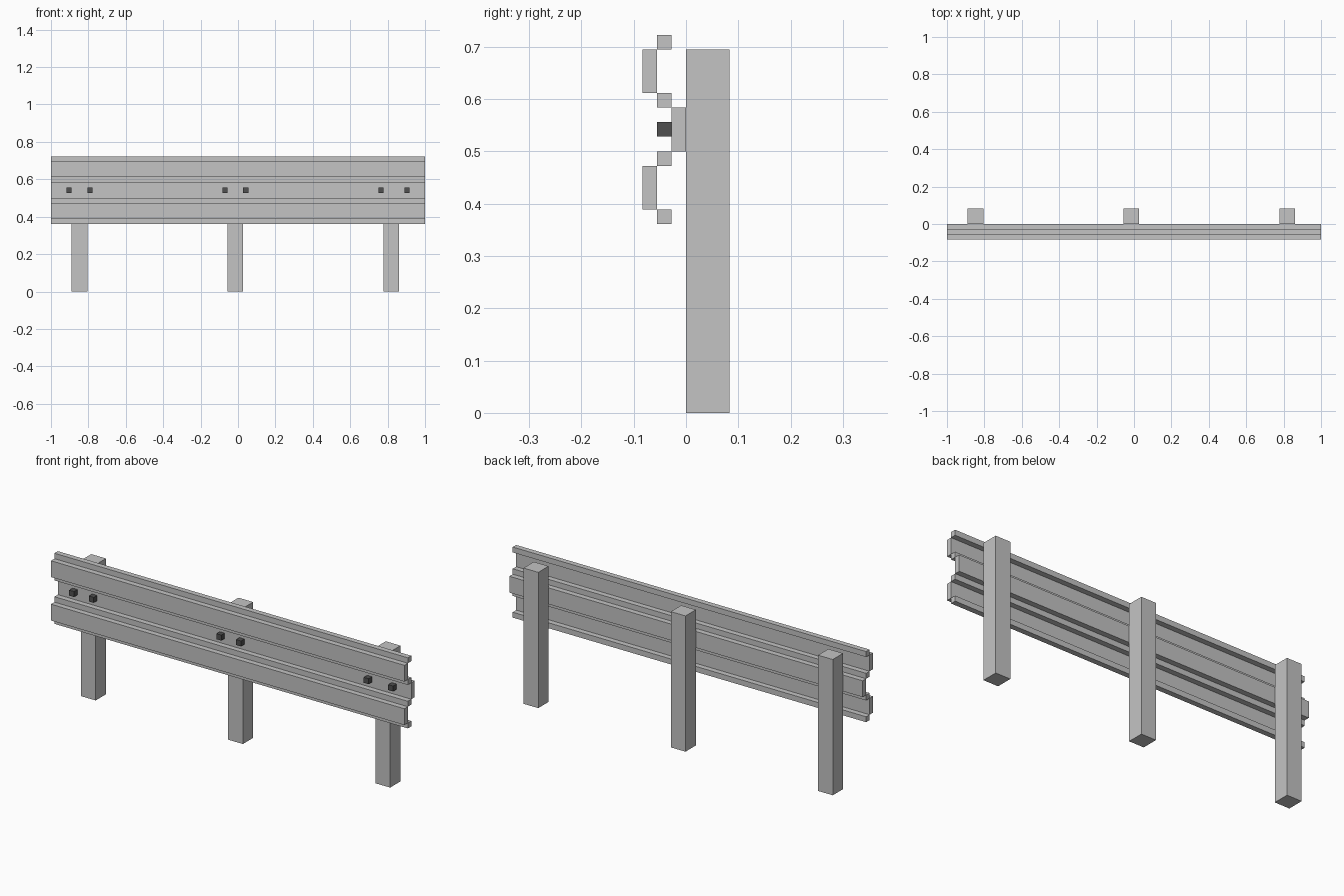
import bpy
import bmesh

if "Cube" in bpy.data.objects:
    bpy.data.objects.remove(bpy.data.objects["Cube"])

U = 1 / 36  # grid unit: the rail is 72 units long


def material(name, value):
    m = bpy.data.materials.new(name)
    m.diffuse_color = (value, value, value, 1)
    m.use_nodes = True
    m.node_tree.nodes["Principled BSDF"].inputs["Base Color"].default_value = m.diffuse_color
    return m


galvanised = material("galvanised grey", 0.55)
dark_steel = material("dark steel", 0.08)


def boxes(name, mat, spans):
    """One object from boxes given as (x0, x1, y0, y1, z0, z1) in grid units."""
    bm = bmesh.new()
    for x0, x1, y0, y1, z0, z1 in spans:
        verts = bmesh.ops.create_cube(bm, size=1)["verts"]
        for v in verts:
            v.co.x = U * (x1 if v.co.x > 0 else x0)
            v.co.y = U * (y1 if v.co.y > 0 else y0)
            v.co.z = U * (z1 if v.co.z > 0 else z0)
    mesh = bpy.data.meshes.new(name)
    bm.to_mesh(mesh)
    bm.free()
    mesh.materials.append(mat)
    obj = bpy.data.objects.new(name, mesh)
    bpy.context.collection.objects.link(obj)
    return obj


# Stepped W-shaped rail: (front y, bottom z, top z) of each strip, one unit thick
strips = [(-2, 13, 14), (-3, 14, 17), (-2, 17, 18), (-1, 18, 21),
          (-2, 21, 22), (-3, 22, 25), (-2, 25, 26)]
boxes("guard_rail", galvanised, [(-36, 36, y, y + 1, a, b) for y, a, b in strips])

# Posts standing behind the rail
for label, x in (("left", -32), ("middle", -2), ("right", 28)):
    boxes(label + "_post", galvanised, [(x, x + 3, 0, 3, 0, 25)])

# Pairs of bolt heads in the central groove
for label, pair in (("left", (-33, -29)), ("middle", (-3, 1)), ("right", (27, 32))):
    boxes(label + "_bolts", dark_steel, [(x, x + 1, -2, -1, 19, 20) for x in pair])
